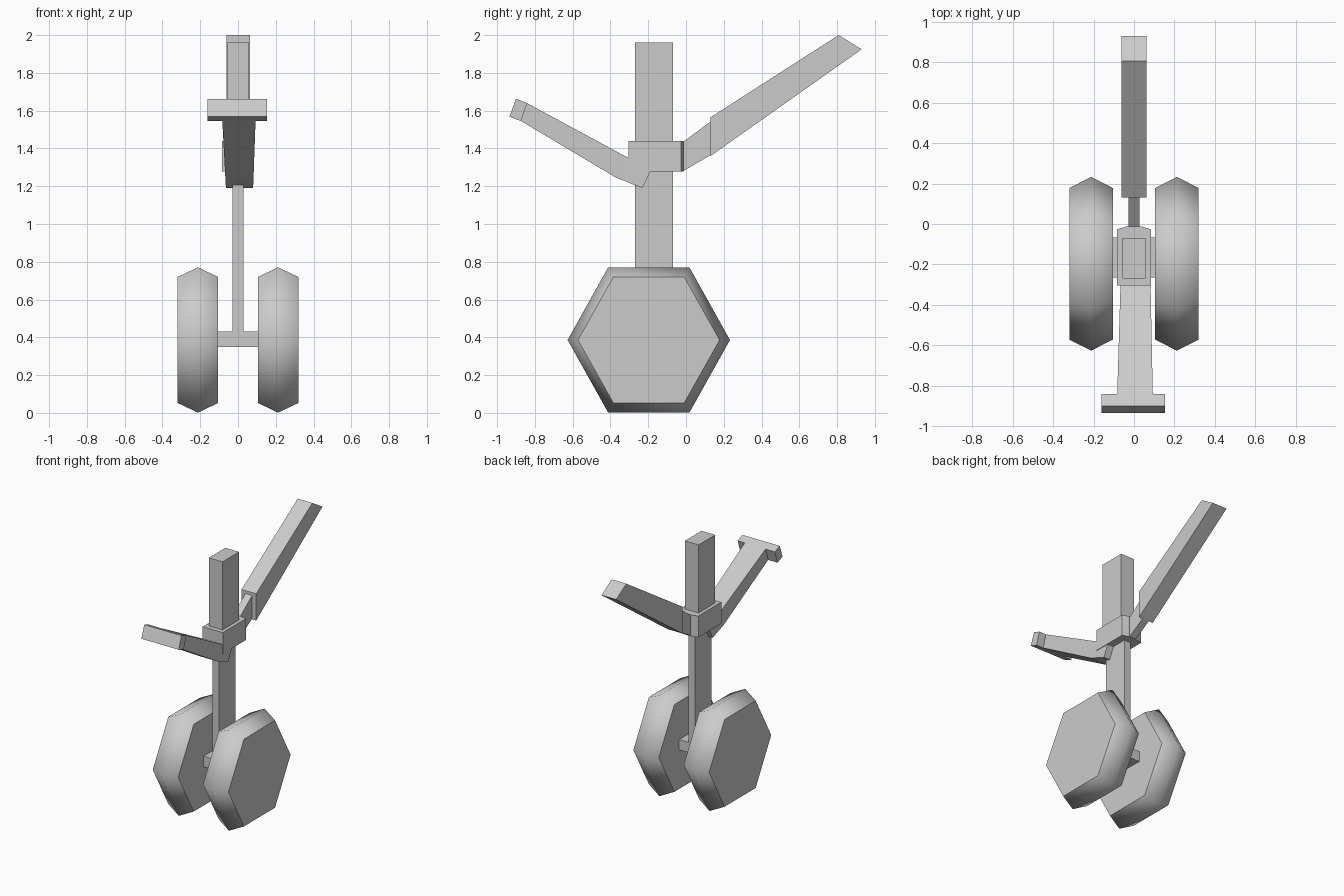
import bpy, bmesh, math

if "Cube" in bpy.data.objects:
    bpy.data.objects.remove(bpy.data.objects["Cube"])


def mesh_object(name, sections):
    """Skin a closed solid through matching rings of 3D points."""
    bm = bmesh.new()
    rings = [[bm.verts.new(p) for p in s] for s in sections]
    n = len(rings[0])
    for a, b in zip(rings, rings[1:]):
        for i in range(n):
            j = (i + 1) % n
            bm.faces.new((a[i], a[j], b[j], b[i]))
    bm.faces.new(rings[0])
    bm.faces.new(rings[-1])
    bmesh.ops.recalc_face_normals(bm, faces=bm.faces)
    me = bpy.data.meshes.new(name)
    bm.to_mesh(me)
    bm.free()
    ob = bpy.data.objects.new(name, me)
    bpy.context.collection.objects.link(ob)
    return ob


def side_prism(name, profile, x0, x1):
    """Extrude a (y, z) side profile across x."""
    return mesh_object(name, [[(x, y, z) for y, z in profile] for x in (x0, x1)])


def box(name, x, y0, y1, z0, z1):
    return side_prism(name, [(y0, z0), (y1, z0), (y1, z1), (y0, z1)], -x, x)


def hexagon(x, ry, rz):
    return [(x, -0.197 + ry * math.cos(i * math.pi / 3),
             0.386 + rz * math.sin(i * math.pi / 3)) for i in range(6)]


# Pair of six-sided wheels with a ridged tread
for side, name in ((-1, "left_wheel"), (1, "right_wheel")):
    wheel = mesh_object(name, [hexagon(side * 0.105, 0.375, 0.385),
                               hexagon(side * 0.212, 0.43, 0.444),
                               hexagon(side * 0.32, 0.375, 0.385)])
    bpy.ops.object.select_all(action='DESELECT')
    wheel.select_set(True)
    bpy.context.view_layer.objects.active = wheel
    bpy.ops.object.shade_smooth_by_angle(angle=math.radians(59))

# Axle and upright strut
box("axle", 0.11, -0.265, -0.068, 0.35, 0.43)
box("lower_strut", 0.028, -0.27, -0.07, 0.39, 1.30)
box("upper_strut", 0.058, -0.27, -0.07, 1.29, 1.96)

# Collar with a slightly pointed back
outline = [(-0.085, -0.305), (0.085, -0.305), (0.085, -0.027),
           (0.04, -0.013), (-0.04, -0.013), (-0.085, -0.027)]
mesh_object("collar", [[(x, y, z) for x, y in outline] for z in (1.277, 1.44)])

# Rear arm: thin neck and thick bar
side_prism("rear_neck", [(-0.03, 1.28), (-0.015, 1.28), (0.14, 1.37),
                         (0.14, 1.55), (-0.015, 1.435), (-0.03, 1.43)], -0.028, 0.028)
side_prism("rear_bar", [(0.13, 1.36), (0.93, 1.925), (0.808, 2.0),
                        (0.13, 1.565)], -0.061, 0.063)

# Front arm, widening a little towards its tip
mesh_object("front_arm", [
    [(-0.083, -0.842, 1.64), (0.093, -0.842, 1.64), (0.093, -0.873, 1.545), (-0.083, -0.873, 1.545)],
    [(-0.067, -0.305, 1.35), (0.082, -0.305, 1.35), (0.082, -0.37, 1.245), (-0.067, -0.37, 1.245)],
    [(-0.064, -0.185, 1.285), (0.08, -0.185, 1.285), (0.08, -0.23, 1.19), (-0.064, -0.23, 1.19)]])

# Crossbar at the tip of the front arm
side_prism("front_crossbar", [(-0.90, 1.663), (-0.842, 1.64),
                              (-0.873, 1.545), (-0.935, 1.568)], -0.162, 0.153)
